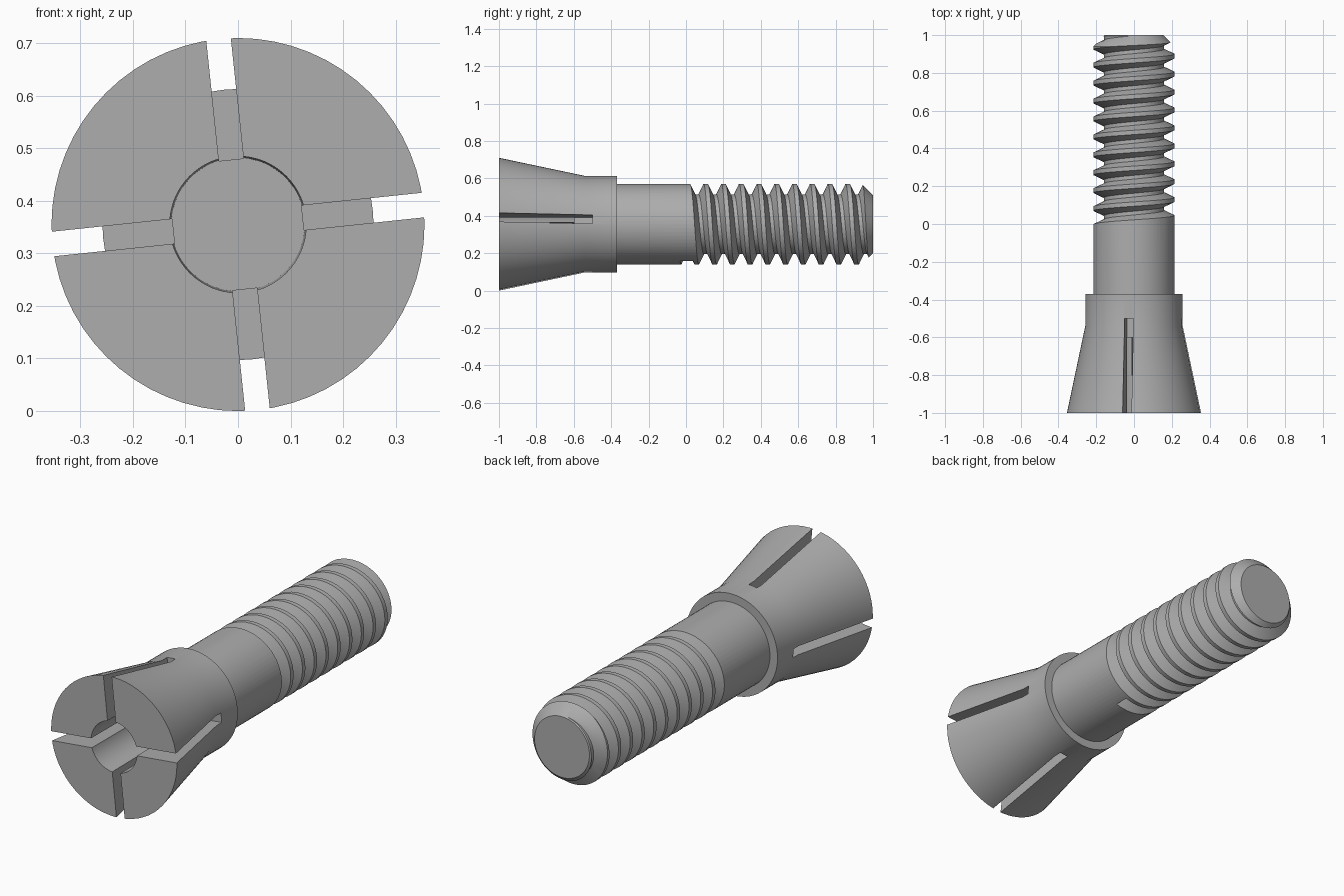
import bpy, bmesh
from math import cos, sin, pi, radians
from mathutils import Matrix, Vector

if "Cube" in bpy.data.objects:
    bpy.data.objects.remove(bpy.data.objects["Cube"])

AXIS_Z = 0.355          # height of the long axis
SEGS = 64
PITCH = 0.0949

steel = bpy.data.materials.new("plain_grey_steel")
steel.use_nodes = True
grey = (0.42, 0.42, 0.42, 1)
steel.diffuse_color = grey
steel.node_tree.nodes["Principled BSDF"].inputs["Base Color"].default_value = grey


def polar(r, a, y):
    return Vector((r * cos(a), y, AXIS_Z + r * sin(a)))


def finish(bm, name):
    bmesh.ops.recalc_face_normals(bm, faces=bm.faces)
    mesh = bpy.data.meshes.new(name)
    bm.to_mesh(mesh)
    bm.free()
    mesh.materials.append(steel)
    ob = bpy.data.objects.new(name, mesh)
    bpy.context.collection.objects.link(ob)
    return ob


def bridge(bm, a, b):
    n = len(a)
    for i in range(n):
        bm.faces.new((a[i], a[(i + 1) % n], b[(i + 1) % n], b[i]))


def lathe(name, profile):
    """Closed solid turned about the long axis from (radius, y) points."""
    bm = bmesh.new()
    rings = [[bm.verts.new(polar(r, 2 * pi * i / SEGS, y)) for i in range(SEGS)]
             for r, y in profile]
    for a, b in zip(rings, rings[1:]):
        bridge(bm, a, b)
    bm.faces.new(rings[0])
    bm.faces.new(rings[-1])
    return finish(bm, name)


def thread_groove():
    """Right-handed helical cutter with a trapezoid section."""
    bm = bmesh.new()
    section = [(0.16, -0.010), (0.16, 0.010), (0.232, 0.044), (0.232, -0.044)]
    start, turns = radians(293), 11.2
    steps = int(turns * SEGS)
    rings = []
    for i in range(steps + 1):
        a = start - 2 * pi * i / SEGS
        y = 0.058 + PITCH * (pi / 2 - a) / (2 * pi)
        rings.append([bm.verts.new(polar(r, a, y + dy)) for r, dy in section])
    for a, b in zip(rings, rings[1:]):
        bridge(bm, a, b)
    bm.faces.new(rings[0])
    bm.faces.new(rings[-1])
    return finish(bm, "thread_groove_cutter")


def jaw_slots():
    """Four radial slot cutters, open at the front."""
    bm = bmesh.new()
    inner, outer, front, back = 0.124, 0.45, -1.1, -0.5
    for k in range(4):
        place = (Matrix.Translation((0, 0, AXIS_Z))
                 @ Matrix.Rotation(-radians(96 + 90 * k), 4, 'Y')
                 @ Matrix.Translation(((inner + outer) / 2, (front + back) / 2, 0))
                 @ Matrix.Diagonal((outer - inner, back - front, 0.047, 1)))
        bmesh.ops.create_cube(bm, size=1, matrix=place)
    return finish(bm, "jaw_slot_cutter")


# Turned body: bore, flared head, collar, shank and chamfered tip
body = lathe("collet_body", [
    (0.127, -0.6), (0.130, -1.0), (0.355, -1.0), (0.258, -0.54),
    (0.258, -0.37), (0.215, -0.37), (0.215, 0.94), (0.155, 1.0)])

# Cut the slots and the thread
bpy.context.view_layer.objects.active = body
for cutter in (jaw_slots(), thread_groove()):
    cutter.hide_render = True
    mod = body.modifiers.new("cut", 'BOOLEAN')
    mod.operation = 'DIFFERENCE'
    mod.solver = 'EXACT'
    mod.object = cutter
    bpy.ops.object.modifier_apply(modifier=mod.name)
    bpy.data.objects.remove(cutter)

# Smooth turned surfaces, crisp edges
bpy.ops.object.select_all(action='DESELECT')
body.select_set(True)
bpy.ops.object.shade_smooth_by_angle(angle=radians(25))
